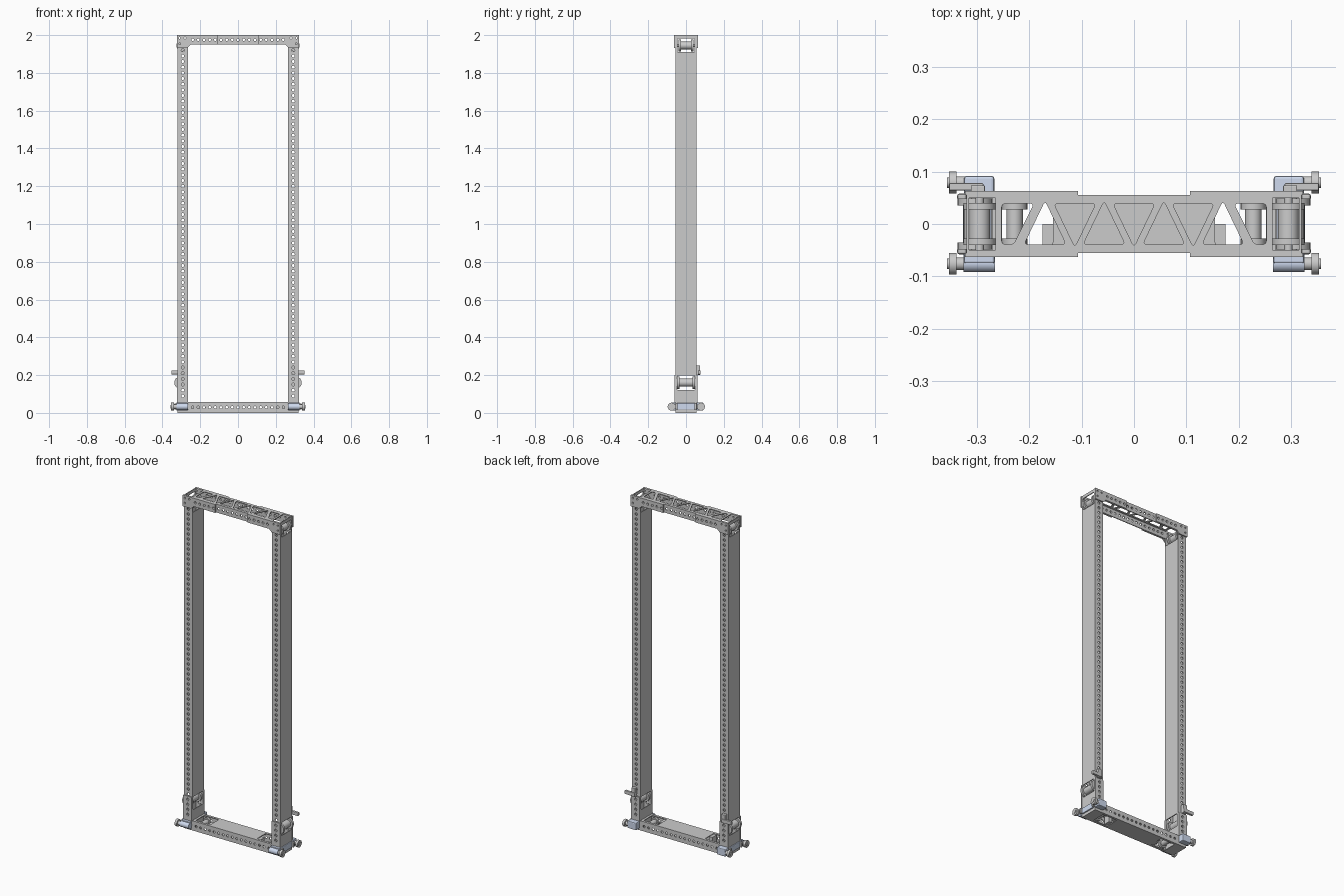
import bpy, bmesh, math
from mathutils import Matrix, Vector

if "Cube" in bpy.data.objects:
    bpy.data.objects.remove(bpy.data.objects["Cube"])

BLUE = bpy.data.materials.new("pale_blue")
BLUE.diffuse_color = (0.62, 0.70, 0.86, 1)
BLUE.use_nodes = True
BLUE.node_tree.nodes["Principled BSDF"].inputs["Base Color"].default_value = BLUE.diffuse_color


def add_object(name, mesh, mat=None):
    ob = bpy.data.objects.new(name, mesh)
    bpy.context.collection.objects.link(ob)
    if mat:
        mesh.materials.append(mat)
    return ob


def rect(u0, u1, v0, v1):
    return [(u0, v0), (u1, v0), (u1, v1), (u0, v1)]


def circle(u, v, r, n=12):
    return [(u + r * math.cos(2 * math.pi * i / n), v + r * math.sin(2 * math.pi * i / n)) for i in range(n)]


def rounded(points, r=0.008, n=4):
    out = []
    for i, p in enumerate(points):
        p, a, b = Vector(p), Vector(points[i - 1]), Vector(points[(i + 1) % len(points)])
        a, b = p + (a - p).normalized() * r, p + (b - p).normalized() * r
        for k in range(n + 1):
            t = k / n
            out.append(tuple((1 - t) ** 2 * a + 2 * t * (1 - t) * p + t * t * b))
    return out


def plate(name, outline, holes, axis, lo, hi):
    """Sheet with holes, facing an axis, between lo and hi along it."""
    cu = bpy.data.curves.new(name, 'CURVE')
    cu.dimensions, cu.fill_mode, cu.extrude = '2D', 'BOTH', (hi - lo) / 2
    for loop in [outline] + holes:
        sp = cu.splines.new('POLY')
        sp.points.add(len(loop) - 1)
        for pt, (u, v) in zip(sp.points, loop):
            pt.co = (u, v, 0, 1)
        sp.use_cyclic_u = True
    tmp = add_object(name + "_outline", cu)
    dg = bpy.context.evaluated_depsgraph_get()
    me = bpy.data.meshes.new_from_object(tmp.evaluated_get(dg))
    bpy.data.objects.remove(tmp)
    mid = (lo + hi) / 2
    bm = bmesh.new()
    bm.from_mesh(me)
    for vert in bm.verts:
        u, v, w = vert.co
        vert.co = {'x': (w + mid, u, v), 'y': (u, w + mid, v), 'z': (u, v, w + mid)}[axis]
    bmesh.ops.remove_doubles(bm, verts=bm.verts, dist=1e-5)
    bmesh.ops.recalc_face_normals(bm, faces=bm.faces)
    bm.to_mesh(me)
    bm.free()
    for poly in me.polygons:
        poly.use_smooth = False
    return add_object(name, me)


def cylinders(name, parts, axis, mat=None):
    """Several coaxial discs: (centre, radius, length)."""
    bm = bmesh.new()
    rot = Matrix.Rotation(math.pi / 2, 4, 'Y' if axis == 'x' else 'X')
    for centre, r, length in parts:
        bmesh.ops.create_cone(bm, cap_ends=True, segments=28, radius1=r, radius2=r, depth=length,
                              matrix=Matrix.Translation(centre) @ rot)
    me = bpy.data.meshes.new(name)
    bm.to_mesh(me)
    bm.free()
    me.shade_smooth()
    me.set_sharp_from_angle(angle=math.radians(35))
    return add_object(name, me, mat)


def box(name, x, y, z, mat=None, bevel=0):
    bm = bmesh.new()
    size = [b - a for a, b in (x, y, z)]
    mid = [(a + b) / 2 for a, b in (x, y, z)]
    bmesh.ops.create_cube(bm, size=1, matrix=Matrix.Translation(mid) @ Matrix.Diagonal((*size, 1)))
    if bevel:
        bmesh.ops.bevel(bm, geom=bm.edges[:], offset=bevel, segments=2, affect='EDGES', profile=0.5)
    me = bpy.data.meshes.new(name)
    bm.to_mesh(me)
    bm.free()
    return add_object(name, me, mat)


def span(s, a, b):
    return tuple(sorted((s * a, s * b)))


def roller(name, x, z, r, half=0.04):
    cylinders(name, [((x, 0, z), r * 0.65, 2 * half), ((x, 0, z), 0.008, 0.106)] +
              [((x, t * half, z), r, 0.013) for t in (-1, 1)], 'y')


W, T = 0.055, 0.005                      # half depth, sheet thickness
post_rows = [0.09 + 0.03 * i for i in range(62)]
beam_cols = [-0.24 + 0.03 * i for i in range(17)]

# Front and back faces: perforated posts, beams and corner gussets
for side, f in (("front", -1), ("back", 1)):
    y0, y1 = span(f, W - T, W)
    for zn, z0, z1 in (("top", 1.95, 2.0), ("bottom", 0.0, 0.058)):
        zc = (z0 + z1) / 2
        plate(f"{zn}_beam_{side}", rect(-0.265, 0.265, z0, z1),
              [circle(x, zc, 0.007) for x in beam_cols], 'y', y0, y1)
    for hand, s in (("left", -1), ("right", 1)):
        corner = [circle(s * x, z, 0.005) for x, z in ((0.309, 1.955), (0.309, 1.985), (0.28, 1.985))]
        plate(f"post_{side}_{hand}", rect(*span(s, 0.265, 0.32), 0, 2.0),
              [circle(s * 0.2925, z, 0.008) for z in post_rows] + corner, 'y', y0, y1)
        g0, g1 = span(f, W, 0.063)
        shape = [(0.107, 1.95), (0.25, 1.95), (0.267, 1.933), (0.323, 1.933), (0.323, 2.0), (0.107, 2.0)]
        plate(f"top_gusset_{side}_{hand}", [(s * x, z) for x, z in shape],
              [circle(s * x, 1.975, 0.007) for x in beam_cols if x > 0.11] + corner, 'y', g0, g1)
        g0, g1 = span(f, W, 0.06)
        plate(f"lower_gusset_{side}_{hand}", rect(*span(s, 0.265, 0.322), 0.055, 0.2),
              [circle(s * 0.2925, z, 0.008) for z in post_rows if z < 0.19], 'y', g0, g1)

# Side walls of the posts, with roller windows
low_window = rounded(rect(-0.047, 0.047, 0.12, 0.198))
for hand, s in (("left", -1), ("right", 1)):
    plate(f"post_outer_wall_{hand}", rect(-W, W, 0, 2.0),
          [low_window, rounded(rect(-0.046, 0.046, 1.91, 1.982))], 'x', *span(s, 0.315, 0.32))
    plate(f"post_inner_wall_{hand}", rect(-W, W, 0, 1.905), [low_window], 'x', *span(s, 0.265, 0.27))
    roller(f"lower_roller_{hand}", s * 0.304, 0.16, 0.033, 0.042)
    roller(f"upper_roller_{hand}", s * 0.295, 1.945, 0.031, 0.034)
    roller(f"base_roller_{hand}", s * 0.228, 0.029, 0.024, 0.034)
    box(f"base_stop_{hand}", span(s, 0.155, 0.175), (-0.04, 0.0), (0.004, 0.054))

# Truss sheet of the top beam
cuts = [[(x - 0.04, -t * 0.039), (x + 0.04, -t * 0.039), (x, t * 0.044)]
        for x, t in ((-0.17, 1), (-0.113, -1), (-0.057, 1), (0, -1), (0.057, 1), (0.113, -1), (0.17, 1))]
cuts += [[(s * 0.253, 0.039), (s * 0.191, 0.039), (s * 0.23, -0.039), (s * 0.253, -0.039)] for s in (-1, 1)]
plate("top_truss", rect(-0.265, 0.265, -W, W), [rounded(c) for c in cuts], 'z', 1.995, 2.0)

# Upper and lower sheets of the bottom beam
windows = [rounded(rect(*span(s, 0.155, 0.252), -0.041, 0.041)) for s in (-1, 1)]
plate("bottom_beam_top", rect(-0.265, 0.265, -W, W), windows, 'z', 0.053, 0.058)
plate("bottom_beam_base", rect(-0.32, 0.32, -W, W), windows, 'z', 0.0, 0.005)

# Blue axle mounts, wheels and locking tabs
for hand, s in (("left", -1), ("right", 1)):
    box(f"axle_block_{hand}", span(s, 0.272, 0.327), (-0.048, 0.048), (0.017, 0.052), BLUE, 0.004)
    for t in (-1, 1):
        box(f"block_cap_{hand}", span(s, 0.32, 0.338), span(t, 0.045, 0.058), (0.018, 0.05), None, 0.004)
    tube = cylinders(f"front_axle_tube_{hand}", [((s * 0.296, -0.075, 0.033), 0.017, 0.06)], 'x', BLUE)
    box(f"front_axle_foot_{hand}", span(s, 0.267, 0.325), (-0.075, -0.056), (0.012, 0.056), BLUE, 0.003)
    box(f"back_axle_housing_{hand}", span(s, 0.267, 0.325), (0.056, 0.092), (0.012, 0.056), BLUE, 0.005)
    for where, y in (("front", -0.076), ("back", 0.079)):
        cylinders(f"{where}_wheel_{hand}",
                  [((s * 0.332, y, 0.033), 0.012, 0.03), ((s * 0.3465, y, 0.033), 0.021, 0.014),
                   ((s * 0.350, y, 0.033), 0.010, 0.014)], 'x')
    box(f"lock_tab_{hand}", span(s, 0.288, 0.353), (0.064, 0.078), (0.204, 0.225), None, 0.002)
    box(f"lock_plate_{hand}", span(s, 0.285, 0.312), (0.055, 0.074), (0.2, 0.252), None, 0.002)
